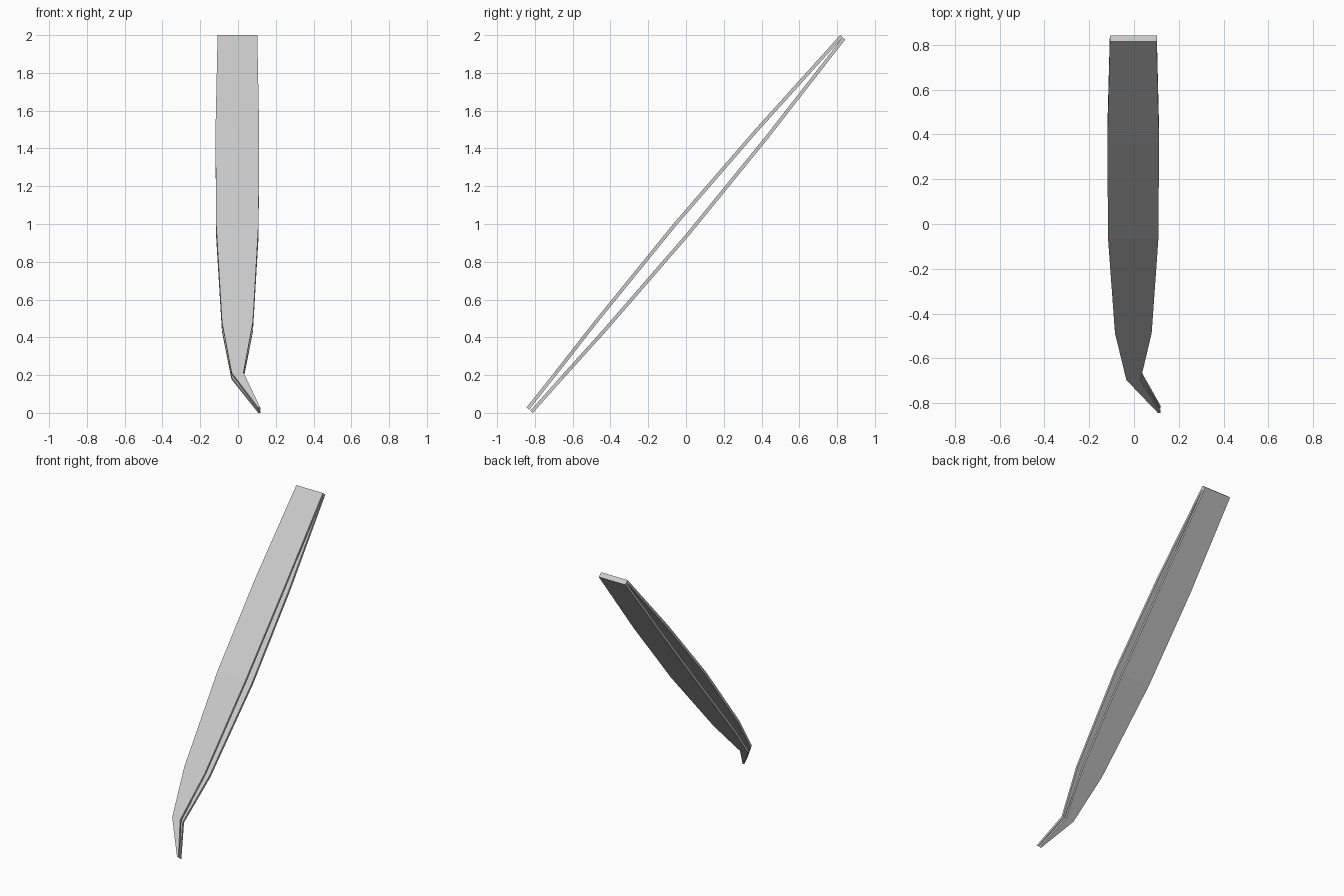
import bpy, bmesh
from mathutils import Vector

cube = bpy.data.objects.get("Cube")
if cube:
    bpy.data.objects.remove(cube, do_unlink=True)

steel = bpy.data.materials.new("light_grey_steel")
steel.use_nodes = True
GREY = (0.59, 0.59, 0.59, 1)
steel.diffuse_color = GREY
steel.node_tree.nodes["Principled BSDF"].inputs["Base Color"].default_value = GREY

# Leaning frame: along the tool, and across the gap between the arms
CENTRE = Vector((0, 0, 1))
ALONG = Vector((0, 0.643, 0.766))
ACROSS = Vector((0, -0.766, 0.643))
HALF_THICK = 0.009

# Arm stations: distance along, left edge x, right edge x, offset from the middle
STATIONS = [
    (1.29, -0.108, 0.102, 0.009),
    (0.62, -0.119, 0.112, 0.033),
    (-0.04, -0.116, 0.109, 0.043),
    (-0.71, -0.085, 0.079, 0.032),
    (-1.05, -0.034, 0.029, 0.020),
    (-1.287, 0.107, 0.118, 0.013),
]


def make_arm(name, side):
    """Bowed flat strip, made as a chain of four-sided sections."""
    bm = bmesh.new()
    rings = []
    for s, x0, x1, offset in STATIONS:
        corners = [(x0, -1), (x1, -1), (x1, 1), (x0, 1)]
        ring = []
        for x, t in corners:
            p = CENTRE + ALONG * s + ACROSS * (side * offset + t * HALF_THICK)
            ring.append(bm.verts.new((x, p.y, p.z)))
        rings.append(ring)
    for a, b in zip(rings, rings[1:]):
        for i in range(4):
            j = (i + 1) % 4
            bm.faces.new((a[i], a[j], b[j], b[i]))
    bm.faces.new(rings[0])
    bm.faces.new(rings[-1])
    bmesh.ops.recalc_face_normals(bm, faces=bm.faces)
    mesh = bpy.data.meshes.new(name)
    bm.to_mesh(mesh)
    bm.free()
    mesh.materials.append(steel)
    arm = bpy.data.objects.new(name, mesh)
    bpy.context.collection.objects.link(arm)
    return arm


# Two mirrored arms meeting at the top end
make_arm("front_arm", 1)
make_arm("back_arm", -1)
